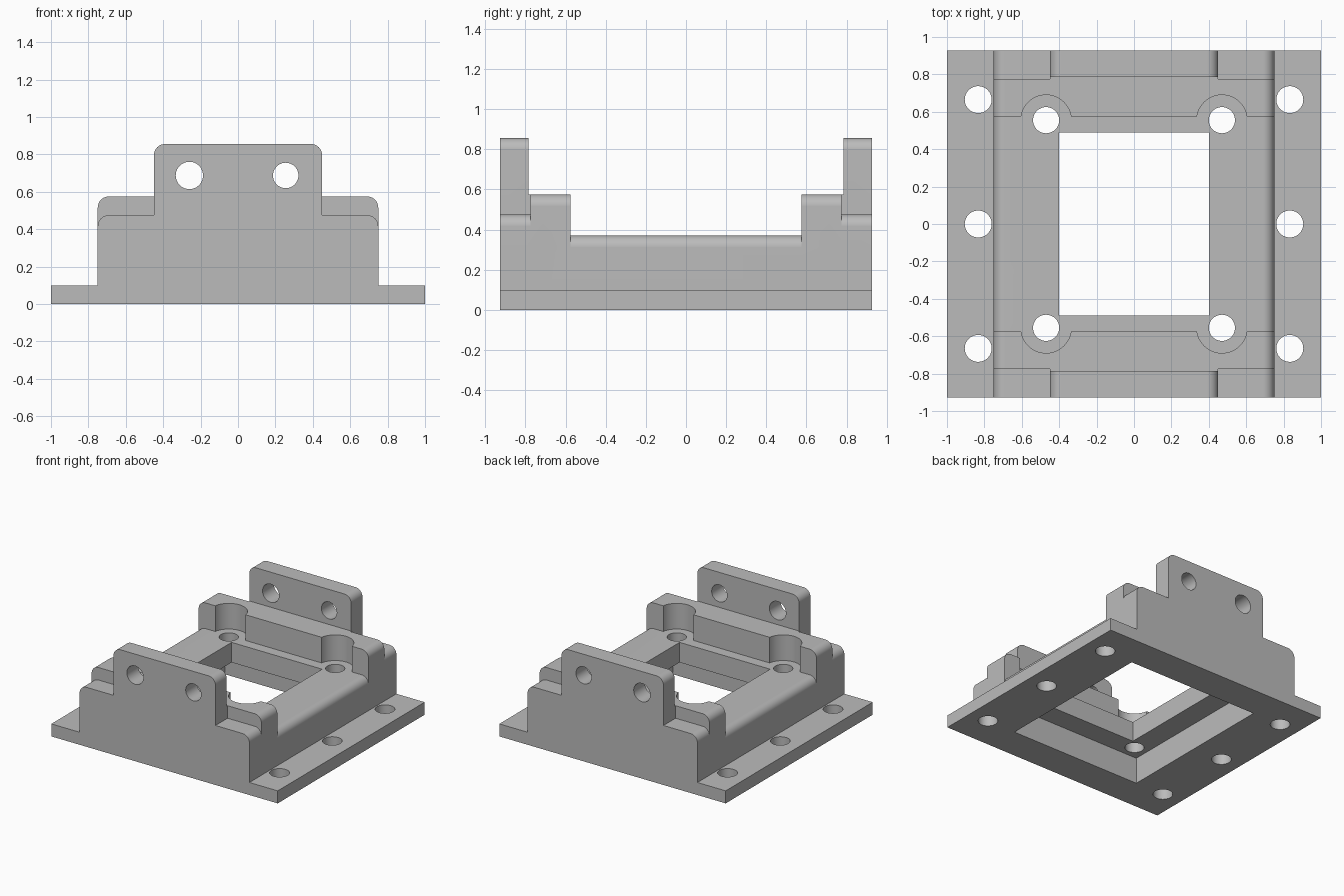
import bpy, bmesh, math
from mathutils import Matrix

if "Cube" in bpy.data.objects:
    bpy.data.objects.remove(bpy.data.objects["Cube"])

grey = bpy.data.materials.new("plain grey")
grey.use_nodes = True
grey.diffuse_color = (0.5, 0.5, 0.5, 1)
grey.node_tree.nodes["Principled BSDF"].inputs["Base Color"].default_value = (0.5, 0.5, 0.5, 1)

LENGTH = 0.927     # half depth of the bracket
SHELF = 0.37       # top of the shelf
BODY = 0.75        # half width of the raised body


def finish(name, bm):
    bmesh.ops.recalc_face_normals(bm, faces=bm.faces)
    mesh = bpy.data.meshes.new(name)
    bm.to_mesh(mesh)
    bm.free()
    mesh.materials.append(grey)
    obj = bpy.data.objects.new(name, mesh)
    bpy.context.collection.objects.link(obj)
    return obj


def block(name, half_x, y0, y1, z0, z1, radius=0):
    """Block running along y, with its two upper long edges rounded."""
    outline = [(-half_x, z0), (half_x, z0)]
    if radius:
        steps = 10
        for side in (1, -1):
            for i in range(steps + 1):
                a = math.pi / 2 * (i / steps + (side < 0))
                outline.append((side * (half_x - radius) + radius * math.cos(a),
                                z1 - radius + radius * math.sin(a)))
    else:
        outline += [(half_x, z1), (-half_x, z1)]
    bm = bmesh.new()
    face = bm.faces.new([bm.verts.new((x, y0, z)) for x, z in outline])
    extruded = bmesh.ops.extrude_face_region(bm, geom=[face])["geom"]
    bmesh.ops.translate(bm, vec=(0, y1 - y0, 0),
                        verts=[v for v in extruded if isinstance(v, bmesh.types.BMVert)])
    return finish(name, bm)


def cylinder(name, centre, radius, depth, along_y=False):
    turn = Matrix.Rotation(math.pi / 2, 4, 'X') if along_y else Matrix()
    bm = bmesh.new()
    bmesh.ops.create_cone(bm, cap_ends=True, segments=48, radius1=radius, radius2=radius,
                          depth=depth, matrix=Matrix.Translation(centre) @ turn)
    return finish(name, bm)


def combine(target, tool, operation):
    mod = target.modifiers.new(operation, 'BOOLEAN')
    mod.operation, mod.solver, mod.object = operation, 'EXACT', tool
    bpy.context.view_layer.objects.active = target
    bpy.ops.object.modifier_apply(modifier=mod.name)
    bpy.data.objects.remove(tool)


# Base flange and raised body
bracket = block("mounting_bracket", 1, -LENGTH, LENGTH, 0, 0.1)
combine(bracket, block("body", BODY, -LENGTH, LENGTH, 0.05, SHELF, 0.06), 'UNION')

# Stepped ends: inner ledge, outer shoulder and upright tab
for s in (-1, 1):
    for name, half_x, inner, outer, top in (("ledge", BODY, 0.575, 0.775, 0.575),
                                            ("ledge_middle", 0.45, 0.7, 0.8, 0.575),
                                            ("shoulder", BODY, 0.7, LENGTH, 0.475),
                                            ("tab", 0.45, 0.785, LENGTH, 0.855)):
        y0, y1 = sorted((s * inner, s * outer))
        radius = 0 if name == "ledge_middle" else 0.06
        combine(bracket, block(name, half_x, y0, y1, 0.05, top, radius), 'UNION')

# Window, with a wider recess underneath
combine(bracket, block("window", 0.4, -0.49, 0.49, -0.1, 0.6), 'DIFFERENCE')
combine(bracket, block("recess", 0.58, -0.665, 0.665, -0.1, 0.21), 'DIFFERENCE')

# Shelf screw holes with head clearance, and flange screw holes
for sx in (-1, 1):
    for sy in (-1, 1):
        x, y = sx * 0.47, sy * 0.555
        combine(bracket, cylinder("clearance", (x, y, SHELF + 0.2), 0.135, 0.4), 'DIFFERENCE')
        combine(bracket, cylinder("shelf_hole", (x, y, 0.3), 0.07, 0.4), 'DIFFERENCE')
    for y in (-0.665, 0, 0.665):
        combine(bracket, cylinder("flange_hole", (sx * 0.833, y, 0.05), 0.072, 0.3), 'DIFFERENCE')

# Cross holes through both tabs
for x, radius in ((-0.26, 0.073), (0.255, 0.068)):
    combine(bracket, cylinder("tab_hole", (x, 0, 0.687), radius, 2.4, True), 'DIFFERENCE')

# Smooth the rounded surfaces while keeping the flats flat
bpy.ops.object.select_all(action='DESELECT')
bracket.select_set(True)
bpy.context.view_layer.objects.active = bracket
bpy.ops.object.shade_smooth_by_angle(angle=math.radians(30))
weighted = bracket.modifiers.new("Weighted Normal", 'WEIGHTED_NORMAL')
weighted.keep_sharp = True
